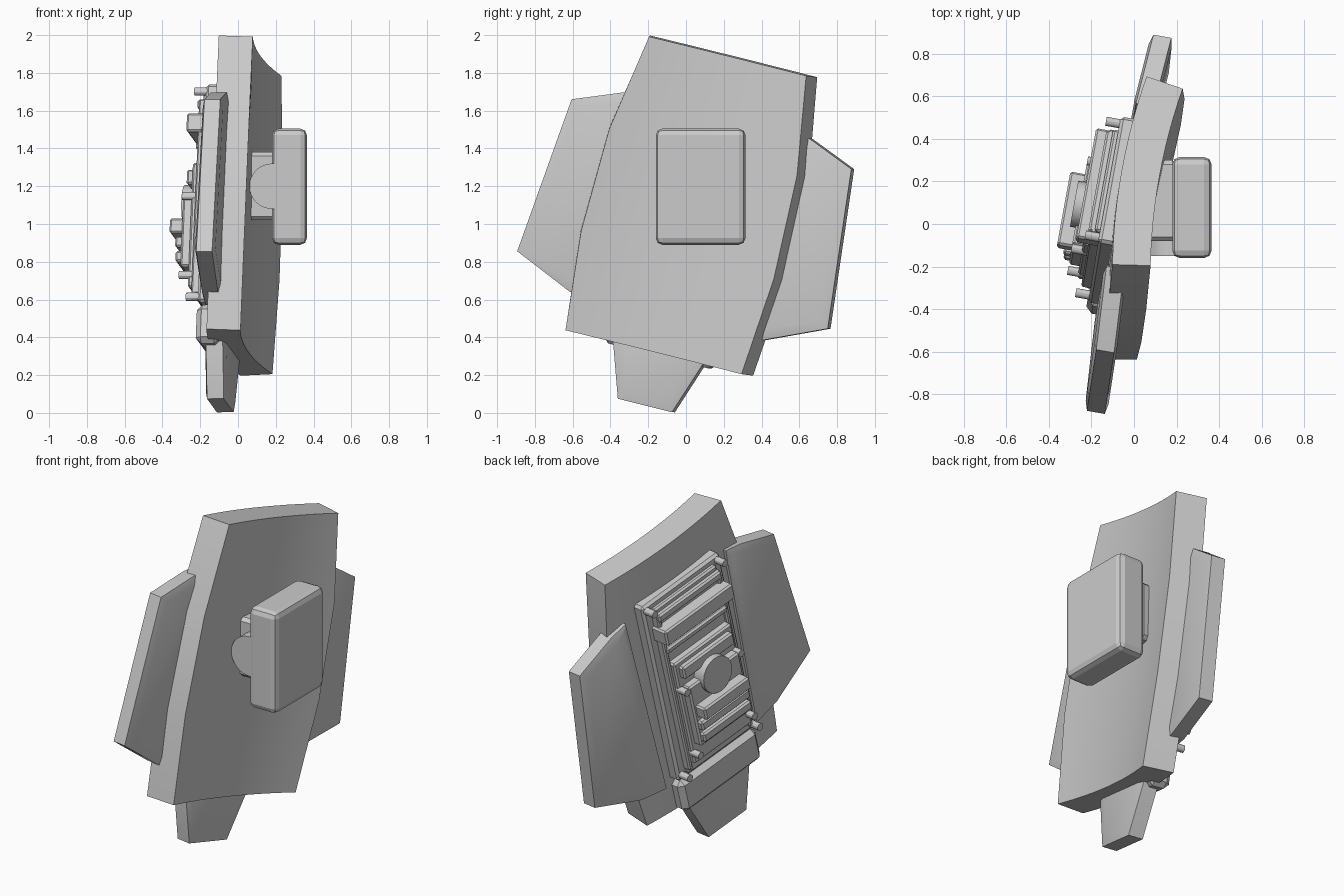
import bpy, bmesh, math
from mathutils import Matrix, Vector

cube = bpy.data.objects.get("Cube")
if cube:
    bpy.data.objects.remove(cube, do_unlink=True)

grey = bpy.data.materials.new("light grey")
grey.use_nodes = True
grey.diffuse_color = (0.6, 0.6, 0.6, 1)
grey.node_tree.nodes["Principled BSDF"].inputs["Base Color"].default_value = (0.6, 0.6, 0.6, 1)

# Tilted shield frame: across, along, outward
roll, yaw, lean = math.radians(14), math.radians(10), 0.04
across = Vector((math.sin(yaw), math.cos(yaw) * math.cos(roll), -math.cos(yaw) * math.sin(roll)))
along = Vector((lean, math.sin(roll), math.cos(roll)))
outward = across.cross(along).normalized()
FRAME = Matrix((across, along, outward)).transposed().to_4x4()
FRAME.translation = (0, 0.02, 1)
UPRIGHT = Matrix.Identity(4)


def finish(name, bm, frame=FRAME, smooth=False):
    bmesh.ops.recalc_face_normals(bm, faces=bm.faces)
    mesh = bpy.data.meshes.new(name)
    bm.to_mesh(mesh)
    bm.free()
    mesh.transform(frame)
    mesh.materials.append(grey)
    obj = bpy.data.objects.new(name, mesh)
    bpy.context.collection.objects.link(obj)
    if smooth:
        bpy.ops.object.select_all(action='DESELECT')
        obj.select_set(True)
        bpy.context.view_layer.objects.active = obj
        bpy.ops.object.shade_smooth_by_angle(angle=math.radians(30))
    return obj


def block(name, xs, ys, zs, chamfer=0.012, frame=FRAME, segments=1):
    bm = bmesh.new()
    bmesh.ops.create_cube(bm, size=1)
    for v in bm.verts:
        v.co = Vector([(a + b) / 2 + c * (b - a) for (a, b), c in zip((xs, ys, zs), v.co)])
    if chamfer:
        bmesh.ops.bevel(bm, geom=bm.edges[:], offset=chamfer, segments=segments,
                        affect='EDGES', profile=0.5)
    return finish(name, bm, frame)


def cylinder(name, radius, depth, place, frame=FRAME, sides=24):
    bm = bmesh.new()
    bmesh.ops.create_cone(bm, cap_ends=True, segments=sides, radius1=radius, radius2=radius,
                          depth=depth, matrix=place)
    return finish(name, bm, frame, True)


# Curved main plate
RADIUS, COLUMNS = 2.8, 12
rows = [(-0.70, 0.49), (-0.17, 0.537), (0.39, 0.523), (0.915, 0.437)]
bm = bmesh.new()
grid = []
for l, half in rows:
    line = []
    for i in range(COLUMNS + 1):
        a = half * (2 * i / COLUMNS - 1) / RADIUS
        line.append([bm.verts.new((r * math.sin(a), l, RADIUS + 0.085 - r * math.cos(a)))
                     for r in (RADIUS, RADIUS + 0.18)])
    grid.append(line)
for j in range(len(rows) - 1):
    for i in range(COLUMNS):
        for s in (0, 1):
            bm.faces.new([grid[j][i][s], grid[j][i + 1][s], grid[j + 1][i + 1][s], grid[j + 1][i][s]])
    for i in (0, COLUMNS):
        bm.faces.new([grid[j][i][0], grid[j][i][1], grid[j + 1][i][1], grid[j + 1][i][0]])
for j in (0, -1):
    for i in range(COLUMNS):
        bm.faces.new([grid[j][i][0], grid[j][i + 1][0], grid[j][i + 1][1], grid[j][i][1]])
finish("main_plate", bm, smooth=True)


# Flat fins with softly raised faces
def fin(name, outline, low, thick, slope=0.0):
    bm = bmesh.new()
    back = [bm.verts.new((w, l, low + slope * abs(w))) for w, l in outline]
    front = [bm.verts.new(v.co + Vector((0, 0, thick))) for v in back]
    caps = [bm.faces.new(back), bm.faces.new(front)]
    for i in range(len(back)):
        k = (i + 1) % len(back)
        bm.faces.new([back[i], back[k], front[k], front[i]])
    bmesh.ops.recalc_face_normals(bm, faces=bm.faces)
    bmesh.ops.inset_individual(bm, faces=caps, thickness=0.05, depth=0.012)
    return finish(name, bm, smooth=True)


side_outline = [(0.40, 0.62), (0.52, 0.59), (0.775, 0.49), (0.86, -0.36), (0.54, -0.50), (0.36, -0.53)]
for side, label in ((-1, "front"), (1, "rear")):
    fin(label + "_side_fin", [(side * w, l) for w, l in side_outline], -0.11, 0.085, 0.06)
fin("lower_fin", [(-0.25, -0.70), (-0.15, -0.99), (0.15, -0.99), (0.25, -0.70), (0.27, -0.5),
                  (-0.27, -0.5)], -0.10, 0.09)

# Arm mount: box, joint block and round pivot
block("arm_box", (0.18, 0.365), (-0.16, 0.315), (0.89, 1.505), 0.035, UPRIGHT, 2)
block("joint_block", (0.05, 0.2), (-0.08, 0.30), (1.02, 1.38), 0.02, UPRIGHT)
cylinder("joint_pivot", 0.12, 0.4, Matrix.Translation((0.18, 0.05, 1.2))
         @ Matrix.Rotation(math.pi / 2, 4, 'X'), UPRIGHT, 32)

# Equipment bed on the convex side
block("bed_plate", (-0.31, 0.31), (-0.50, 0.69), (-0.145, -0.03), 0.015)
block("bed_step", (-0.25, 0.25), (-0.47, 0.65), (-0.17, -0.10), 0.01)
block("lower_block", (-0.31, 0.31), (-0.72, -0.51), (-0.15, -0.02), 0.03)
for side in (-1, 1):
    block("side_rail", sorted((side * 0.225, side * 0.255)), (-0.44, 0.62), (-0.19, -0.12), 0.008)

# Cross bars: half width, start, end, depth
bars = [("top_bar", 0.25, 0.57, 0.62, 0.20),
        ("vent_bar", 0.27, 0.44, 0.54, 0.25),
        ("thin_bar", 0.24, 0.35, 0.39, 0.20),
        ("core_bed", 0.23, -0.40, 0.28, 0.215),
        ("upper_core_bar", 0.20, 0.17, 0.25, 0.25),
        ("core_step", 0.20, -0.28, 0.12, 0.265),
        ("main_core_bar", 0.18, -0.09, -0.01, 0.335),
        ("middle_core_bar", 0.19, -0.17, -0.11, 0.30),
        ("lower_core_bar", 0.19, -0.25, -0.19, 0.295)]
for name, half, start, end, depth in bars:
    block(name, (-half, half), (start, end), (-depth, -0.12), 0.01)

# Round hub and fixing pegs
cylinder("core_hub", 0.11, 0.17, Matrix.Translation((0, 0.10, -0.205)))
pegs = [(0.28, 0.655, 0.165), (0.28, -0.465, 0.165), (0.215, 0.10, 0.22), (0.215, -0.33, 0.22)]
for w, l, n in pegs:
    for side in (-1, 1):
        cylinder("fixing_peg", 0.022, 0.09, Matrix.Translation((side * w, l, -n)), sides=12)
